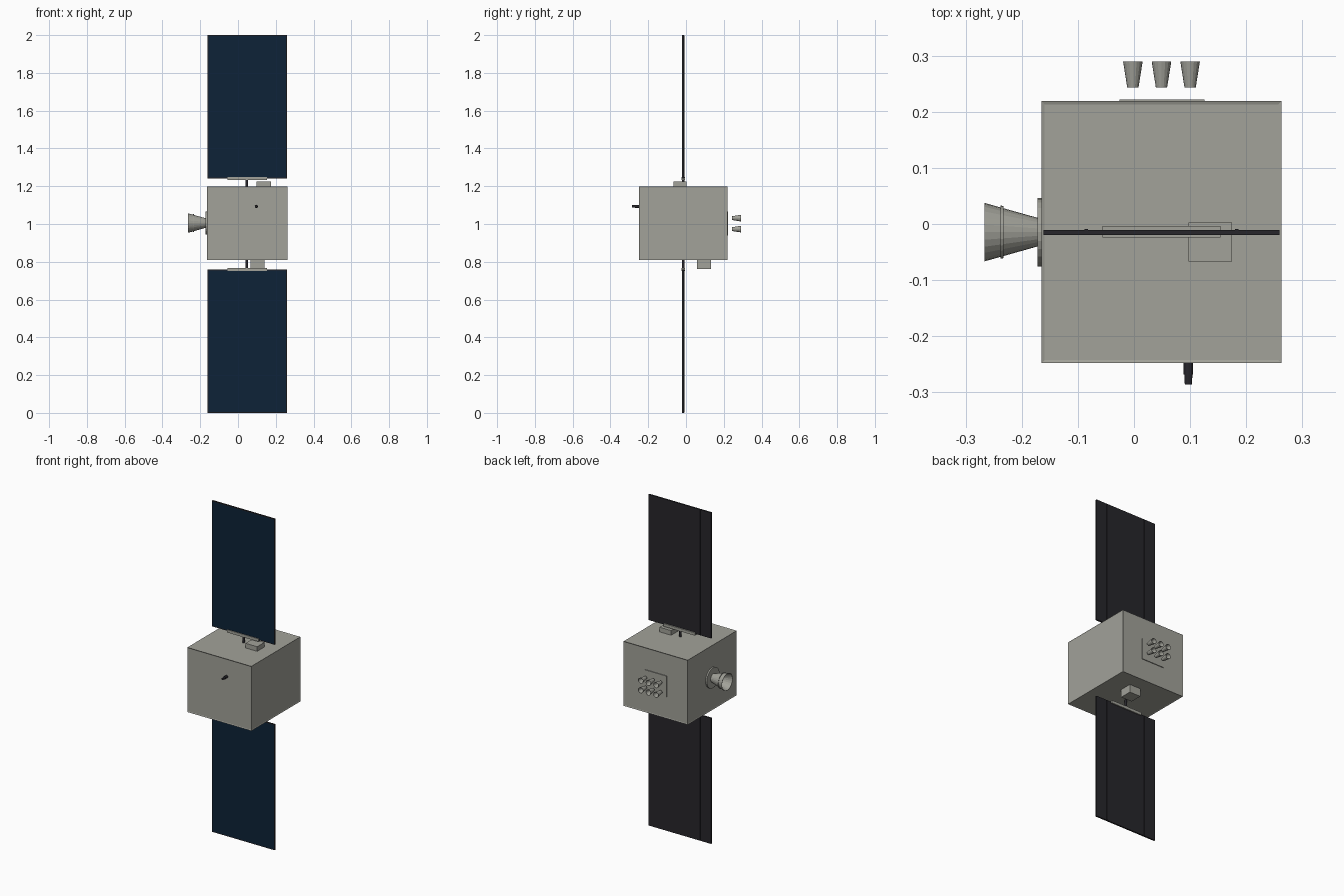
import bpy, bmesh, math
from mathutils import Matrix, Vector

if "Cube" in bpy.data.objects:
    bpy.data.objects.remove(bpy.data.objects["Cube"])


def material(name, rgb):
    m = bpy.data.materials.new(name)
    m.diffuse_color = (*rgb, 1)
    m.use_nodes = True
    m.node_tree.nodes["Principled BSDF"].inputs["Base Color"].default_value = m.diffuse_color
    return m


GREY = material("warm grey", (0.36, 0.36, 0.32))
DARK = material("charcoal", (0.02, 0.019, 0.024))
NAVY = material("solar navy", (0.004, 0.016, 0.038))


def finish(bm, name, *mats):
    bmesh.ops.recalc_face_normals(bm, faces=bm.faces)
    me = bpy.data.meshes.new(name)
    bm.to_mesh(me)
    bm.free()
    ob = bpy.data.objects.new(name, me)
    bpy.context.collection.objects.link(ob)
    for m in mats:
        me.materials.append(m)
    return ob


def box_bm(lo, hi):
    lo, hi = Vector(lo), Vector(hi)
    bm = bmesh.new()
    bmesh.ops.create_cube(bm, size=1, matrix=Matrix.Translation((lo + hi) / 2) @ Matrix.Diagonal((*(hi - lo), 1)))
    return bm


def box(name, lo, hi, mat):
    return finish(box_bm(lo, hi), name, mat)


def lathe(name, profile, origin, axis, mat, sides=16, closed=False):
    """Revolve (distance along axis, radius) points around the axis."""
    bm = bmesh.new()
    rot = Vector((0, 0, 1)).rotation_difference(Vector(axis)).to_matrix()
    rings = []
    for d, r in profile:
        if r == 0:
            rings.append([bm.verts.new(rot @ Vector((0, 0, d)) + Vector(origin))] * sides)
        else:
            rings.append([bm.verts.new(rot @ Vector((r * math.cos(a), r * math.sin(a), d)) + Vector(origin))
                          for a in (2 * math.pi * i / sides for i in range(sides))])
    pairs = list(zip(rings, rings[1:]))
    if closed:
        pairs.append((rings[-1], rings[0]))
    for a, b in pairs:
        for i in range(sides):
            j = (i + 1) % sides
            quad = list(dict.fromkeys((a[i], a[j], b[j], b[i])))
            bm.faces.new(quad)
    return finish(bm, name, mat)


# Main body: box with slightly recessed skins on every side
bm = box_bm((-0.165, -0.248, 0.809), (0.263, 0.219, 1.199))
bmesh.ops.inset_individual(bm, faces=bm.faces[:], thickness=0.008, depth=-0.002)
finish(bm, "body", GREY)

# Solar wings, mirrored above and below the body
for side, s in (("upper", 1), ("lower", -1)):
    def z(v):
        return 1 + s * (v - 1)

    def span(a, b):
        return sorted((z(a), z(b)))

    z0, z1 = span(1.241, 2.0)
    bm = box_bm((-0.161, -0.02, z0), (0.259, -0.011, z1))
    front = [f for f in bm.faces if f.normal.y < -0.9]
    bmesh.ops.inset_region(bm, faces=front, thickness=0.006)
    front[0].material_index = 1
    finish(bm, side + "_solar_panel", DARK, NAVY)
    # back ribs
    for x in (-0.085, 0.183):
        box(side + "_panel_rib", (x - 0.003, -0.012, z0 + 0.002), (x + 0.003, -0.009, z1 - 0.002), DARK)
    # hinge bar and mast
    z0, z1 = span(1.233, 1.25)
    box(side + "_hinge_bar", (-0.056, -0.024, z0), (0.154, -0.004, z1), GREY)
    z0, z1 = span(1.19, 1.235)
    L = z1 - z0
    lathe(side + "_mast", [(0, 0), (0, 0.007), (L, 0.007), (L, 0)], (0.047, -0.014, z0), (0, 0, 1), DARK, 12)

# Equipment boxes
box("top_box", (0.097, -0.067, 1.19), (0.175, 0.003, 1.225), GREY)
box("bottom_box", (0.066, 0.058, 0.763), (0.14, 0.132, 0.815), GREY)

# Main engine on the left side
centre = (-0.16, -0.0145, 1.005)
lathe("engine_flange", [(0, 0), (0, 0.061), (0.012, 0.061), (0.012, 0)], centre, (-1, 0, 0), GREY, 24)
lathe("engine_bell", [(0.01, 0), (0.01, 0.025), (0.106, 0.052), (0.106, 0.05), (0.016, 0.022), (0.016, 0)],
      centre, (-1, 0, 0), GREY, 24)
lathe("engine_ring", [(0.073, 0.042), (0.073, 0.0465), (0.078, 0.0475), (0.078, 0.042)],
      centre, (-1, 0, 0), GREY, 24, True)

# Thruster plate and six small nozzles standing off the back
box("thruster_plate", (-0.026, 0.212, 0.94), (0.126, 0.2215, 1.066), GREY)
for x in (-0.002, 0.049, 0.1):
    for zc in (0.973, 1.031):
        lathe("thruster", [(0, 0), (0, 0.01), (0.047, 0.0175), (0.047, 0.016), (0.004, 0.0085), (0.004, 0)],
              (x, 0.243, zc), (0, 1, 0), GREY)

# Star sensor on the front
lathe("sensor", [(0, 0), (0, 0.0085), (0.024, 0.0085), (0.024, 0.007), (0.042, 0.0065), (0.042, 0)],
      (0.097, -0.244, 1.093), (0, -1, 0), DARK, 12)
